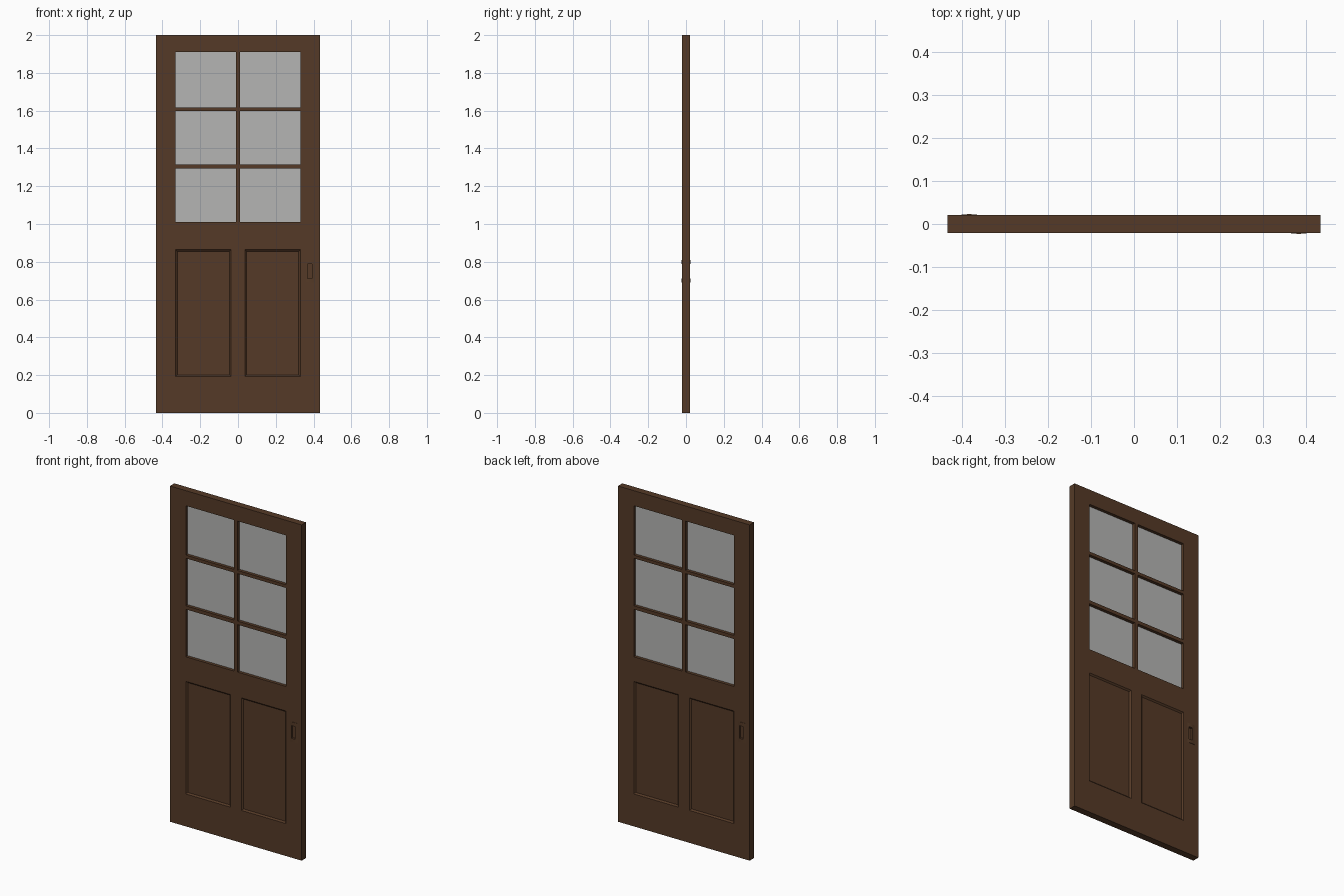
import bpy, bmesh, math
from mathutils import Matrix

if "Cube" in bpy.data.objects:
    bpy.data.objects.remove(bpy.data.objects["Cube"])

T = 0.0205  # half thickness of the door


def material(name, rgb):
    m = bpy.data.materials.new(name)
    m.diffuse_color = (*rgb, 1)
    m.use_nodes = True
    m.node_tree.nodes["Principled BSDF"].inputs["Base Color"].default_value = m.diffuse_color
    return m


wood = material("dark brown wood", (0.090, 0.042, 0.020))
pane = material("grey glass", (0.46, 0.46, 0.455))


def finish(bm, name, mat):
    bmesh.ops.recalc_face_normals(bm, faces=bm.faces)
    me = bpy.data.meshes.new(name)
    bm.to_mesh(me)
    bm.free()
    ob = bpy.data.objects.new(name, me)
    bpy.context.collection.objects.link(ob)
    if mat:
        me.materials.append(mat)
    return ob


def box(name, x0, x1, y0, y1, z0, z1, mat, turn=0):
    bm = bmesh.new()
    bmesh.ops.create_cube(bm, size=1)
    for v in bm.verts:
        v.co = ((x0, x1)[v.co.x > 0], (y0, y1)[v.co.y > 0], (z0, z1)[v.co.z > 0])
    bmesh.ops.rotate(bm, verts=bm.verts, cent=(0, 0, 0), matrix=Matrix.Rotation(turn, 3, 'Z'))
    return finish(bm, name, mat)


# Door leaf: a grid of cells with the window cells left open
xs = [-0.434, -0.33, -0.036, -0.0105, 0.0105, 0.036, 0.33, 0.434]
zs = [0, 0.193, 0.864, 1.01, 1.293, 1.314, 1.597, 1.616, 1.91, 2.0]
bm = bmesh.new()
grid = [[bm.verts.new((x, -T, z)) for z in zs] for x in xs]
for i in range(len(xs) - 1):
    for j in range(len(zs) - 1):
        if i in (1, 2, 4, 5) and j in (3, 5, 7):
            continue
        bm.faces.new((grid[i][j], grid[i + 1][j], grid[i + 1][j + 1], grid[i][j + 1]))
ext = bmesh.ops.extrude_face_region(bm, geom=list(bm.faces))
for g in ext["geom"]:
    if isinstance(g, bmesh.types.BMVert):
        g.co.y = T
bmesh.ops.recalc_face_normals(bm, faces=bm.faces)

# Sunk lower panels with sloped moulding, on both sides
panels = []
for f in bm.faces:
    c = f.calc_center_median()
    if abs(f.normal.y) > 0.9 and 0.193 < c.z < 0.864 and 0.036 < abs(c.x) < 0.33:
        panels.append(f)
bmesh.ops.inset_individual(bm, faces=panels, thickness=0.012, depth=-0.008)
door = finish(bm, "door_leaf", wood)

# Glass sheet behind the glazing bars
box("window_glass", -0.335, 0.335, -0.002, 0.002, 1.005, 1.915, pane)

# Flush pulls: a bowed plate with a slot, one on each side
for side, turn in (("front", 0), ("back", math.pi)):
    bm = bmesh.new()
    n = 12
    prof = [(0.412, -0.012), (0.355, -0.012)]
    for k in range(n + 1):
        t = k / n
        prof.append((0.355 + 0.057 * t, -T + 0.0005 - 0.0028 * math.sin(math.pi * t)))
    face = bm.faces.new([bm.verts.new((x, y, 0.69)) for x, y in prof])
    ext = bmesh.ops.extrude_face_region(bm, geom=[face])
    for g in ext["geom"]:
        if isinstance(g, bmesh.types.BMVert):
            g.co.z = 0.81
    bmesh.ops.rotate(bm, verts=bm.verts, cent=(0, 0, 0), matrix=Matrix.Rotation(turn, 3, 'Z'))
    plate = finish(bm, side + "_pull_plate", wood)
    cutter = box(side + "_slot_cutter", 0.367, 0.392, -0.04, -0.010, 0.712, 0.788, None, turn)
    cutter.hide_render = True
    cutter.hide_viewport = True
    for ob in (plate, door):
        mod = ob.modifiers.new(side + "_slot", 'BOOLEAN')
        mod.operation = 'DIFFERENCE'
        mod.solver = 'EXACT'
        mod.object = cutter
